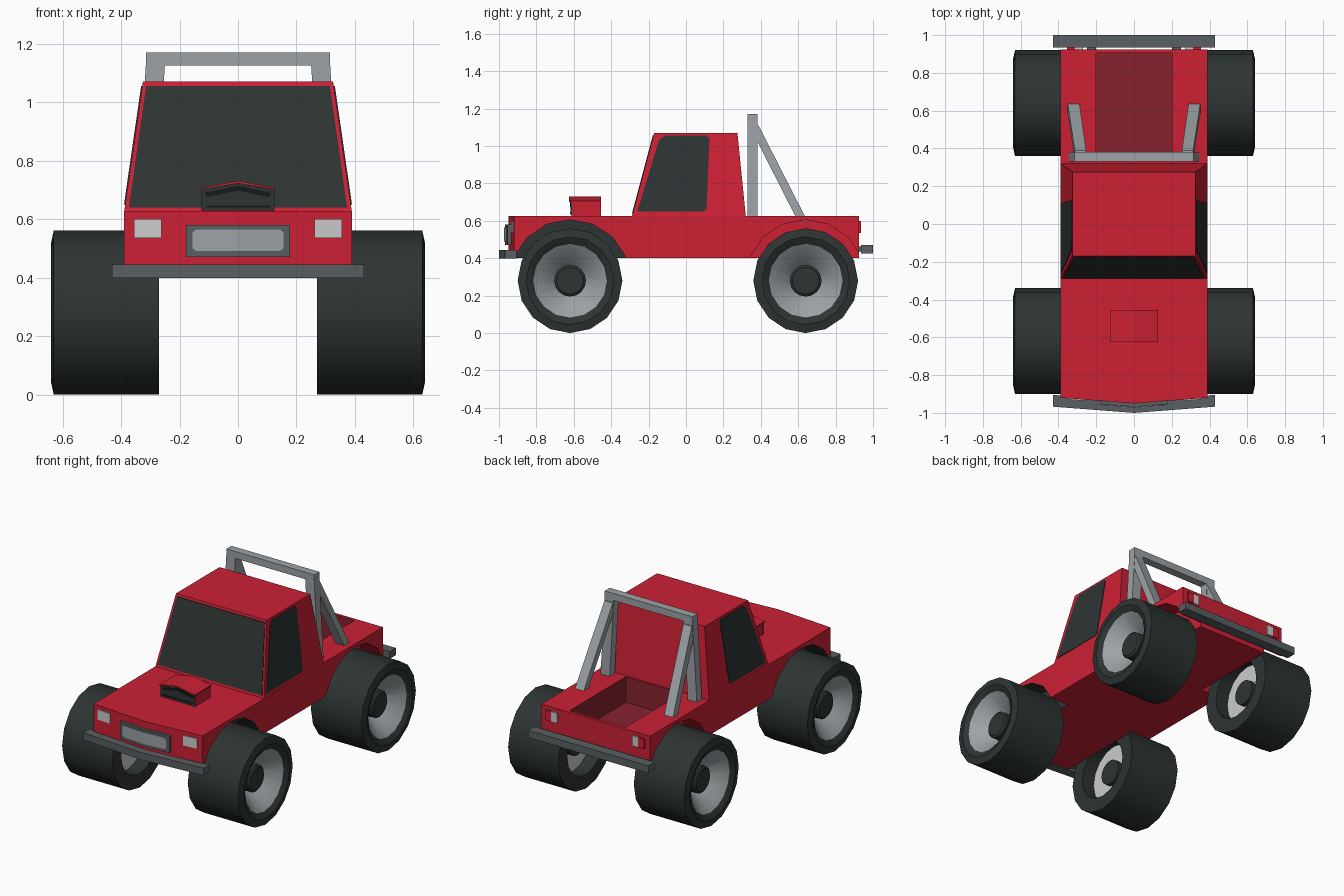
import bpy, bmesh, math

if "Cube" in bpy.data.objects:
    bpy.data.objects.remove(bpy.data.objects["Cube"])


def material(name, rgb):
    m = bpy.data.materials.new(name)
    m.diffuse_color = (*rgb, 1)
    m.use_nodes = True
    m.node_tree.nodes["Principled BSDF"].inputs["Base Color"].default_value = m.diffuse_color
    return m


RED = material("red paint", (0.604, 0.0144, 0.034))
DARK_RED = material("dark red bed", (0.24, 0.016, 0.027))
BLACK = material("rubber and glass", (0.026, 0.035, 0.033))
MOUTH = material("near black", (0.008, 0.010, 0.010))
STEEL = material("bumper grey", (0.10, 0.115, 0.122))
SILVER = material("silver", (0.33, 0.36, 0.38))
LAMP = material("lamp white", (0.60, 0.60, 0.60))


def finish(name, bm, mats):
    bmesh.ops.recalc_face_normals(bm, faces=bm.faces)
    me = bpy.data.meshes.new(name)
    bm.to_mesh(me)
    bm.free()
    for m in mats:
        me.materials.append(m)
    ob = bpy.data.objects.new(name, me)
    bpy.context.collection.objects.link(ob)
    return ob


def solid(name, mat, *pairs):
    """Closed solids, each bridging two loops of 3D points."""
    bm = bmesh.new()
    for la, lb in pairs:
        a = [bm.verts.new(p) for p in la]
        b = [bm.verts.new(p) for p in lb]
        bm.faces.new(a)
        bm.faces.new(b)
        for i in range(len(a)):
            j = (i + 1) % len(a)
            bm.faces.new((a[i], a[j], b[j], b[i]))
    return finish(name, bm, [mat])


def rect(x0, x1, y0, y1, z):
    return [(x0, y0, z), (x1, y0, z), (x1, y1, z), (x0, y1, z)]


def box(name, mat, x0, x1, y0, y1, z0, z1):
    return solid(name, mat, (rect(x0, x1, y0, y1, z0), rect(x0, x1, y0, y1, z1)))


def flip(loop):
    return [(-x, y, z) for x, y, z in loop]


def mirrored(name, mat, la, lb):
    return solid(name, mat, (la, lb), (flip(la), flip(lb)))


def nose_y(x):
    return -0.95 + 0.077 * abs(x)


def nose_panel(name, mat, half, proud):
    """Plate following the slightly pointed front, given its right half in x, z."""
    mirrored(name, mat, [(x, nose_y(x) - proud, z) for x, z in half],
             [(x, nose_y(x) + 0.01, z) for x, z in half])


def lathe(name, side, yc, zc, profile, mats, n=16):
    """Turn (x, radius, material) points around the wheel axis."""
    bm = bmesh.new()
    rings = []
    for x, r, _ in profile:
        if r == 0:
            rings.append([bm.verts.new((side * x, yc, zc))] * n)
        else:
            rings.append([bm.verts.new((side * x, yc + r * math.sin(math.tau * i / n),
                                        zc + r * math.cos(math.tau * i / n))) for i in range(n)])
    for k in range(len(rings) - 1):
        for i in range(n):
            j = (i + 1) % n
            q = [rings[k][i], rings[k][j], rings[k + 1][j], rings[k + 1][i]]
            f = bm.faces.new(list(dict.fromkeys(q)))
            f.material_index = profile[k][2]
    return finish(name, bm, mats)


def cut(ob, cutter):
    mod = ob.modifiers.new("cut", 'BOOLEAN')
    mod.operation = 'DIFFERENCE'
    mod.solver = 'EXACT'
    mod.object = cutter
    bpy.context.view_layer.objects.active = ob
    bpy.ops.object.modifier_apply(modifier=mod.name)
    bpy.data.objects.remove(cutter, do_unlink=True)


WHEEL_Z = 0.283
AXLES = {"front": -0.62, "rear": 0.64}

# Body shell with bed and wheel arches cut out
outline = [(-0.39, -0.92), (0, -0.95), (0.39, -0.92), (0.39, 0.925), (-0.39, 0.925)]
body = solid("body", RED, ([(x, y, 0.40) for x, y in outline], [(x, y, 0.625) for x, y in outline]))
cut(body, box("bed_cutter", RED, -0.2, 0.2, 0.33, 0.905, 0.46, 0.8))
for yc in AXLES.values():
    for s in (-1, 1):
        cut(body, lathe("arch_cutter", s, yc, WHEEL_Z,
                        [(0.25, 0, 0), (0.25, 0.323, 0), (0.5, 0.323, 0), (0.5, 0, 0)], [RED]))
body.data.materials.clear()
for m in (RED, DARK_RED, BLACK):
    body.data.materials.append(m)
for p in body.data.polygons:
    c = p.center
    p.material_index = 0
    if abs(c.x) < 0.205 and 0.32 < c.y < 0.91 and 0.45 < c.z < 0.62:
        p.material_index = 1
    elif 0.24 < abs(c.x) < 0.385 and abs(c.y + 0.62) < 0.33 and 0.405 < c.z < 0.62:
        p.material_index = 2

# Cabin
solid("cabin", RED, (rect(-0.39, 0.39, -0.29, 0.32, 0.62), rect(-0.325, 0.325, -0.17, 0.275, 1.07)))


def cab_t(z):
    return (z - 0.62) / 0.45


# Windscreen and side windows
screen = [(-0.373, 0.64), (0.373, 0.64), (0.314, 1.055), (-0.314, 1.055)]
solid("windscreen", BLACK, tuple([(x, -0.29 + 0.12 * cab_t(z) + d, z) for x, z in screen]
                                 for d in (-0.004, 0.004)))
window = [(-0.26, 0.65), (-0.145, 1.03), (-0.115, 1.055), (0.11, 1.055),
          (0.125, 1.04), (0.11, 0.665), (0.095, 0.65)]
mirrored("side_windows", BLACK, *([(0.39 - 0.065 * cab_t(z) + d, y, z) for y, z in window]
                                  for d in (0.004, -0.004)))

# Bonnet scoop with dark mouth
def scoop_part(name, mat, half, y0, y1):
    mirrored(name, mat, [(x, y0, z) for x, z in half], [(x, y1, z) for x, z in half])


scoop_part("scoop", RED, [(0, 0.62), (0.122, 0.62), (0.122, 0.70), (0, 0.72)], -0.612, -0.455)
scoop_part("scoop_lid", RED, [(0, 0.722), (0.127, 0.70), (0.127, 0.706), (0, 0.731)], -0.625, -0.455)
scoop_part("scoop_front", BLACK, [(0, 0.63), (0.124, 0.63), (0.124, 0.70), (0, 0.722)], -0.618, -0.61)
scoop_part("scoop_mouth", MOUTH, [(0, 0.697), (0.108, 0.675), (0.114, 0.69), (0, 0.714)], -0.621, -0.617)
scoop_part("scoop_slot", MOUTH, [(0, 0.64), (0.108, 0.64), (0.108, 0.646), (0, 0.646)], -0.621, -0.617)

# Grille and headlights
nose_panel("grille_frame", STEEL, [(0, 0.47), (0.177, 0.47), (0.177, 0.58), (0, 0.58)], 0.018)
nose_panel("grille", SILVER, [(0, 0.49), (0.143, 0.49), (0.155, 0.50), (0.155, 0.555),
                              (0.143, 0.565), (0, 0.565)], 0.022)
nose_panel("headlights", LAMP, [(0.262, 0.535), (0.355, 0.535), (0.355, 0.60), (0.262, 0.60)], 0.006)

# Tail lights
for name, mat, x0, x1 in (("reversing_lights", LAMP, 0.27, 0.312), ("tail_lights", RED, 0.312, 0.355)):
    mirrored(name, mat, rect(x0, x1, 0.92, 0.936, 0.535), rect(x0, x1, 0.92, 0.936, 0.60))

# Bumpers
half = [(0, -1.0), (0.43, -0.967), (0.43, -0.905), (0, -0.935)]
mirrored("front_bumper", STEEL, [(x, y, 0.398) for x, y in half], [(x, y, 0.445) for x, y in half])
box("rear_bumper", STEEL, -0.43, 0.43, 0.935, 1.0, 0.425, 0.472)
mirrored("bumper_mounts", STEEL, rect(0.2, 0.25, 0.91, 0.95, 0.435), rect(0.2, 0.25, 0.91, 0.95, 0.462))

# Roll bar
box("roll_bar_top", SILVER, -0.315, 0.315, 0.33, 0.382, 1.125, 1.17)
mirrored("roll_bar_posts", SILVER, rect(0.28, 0.345, 0.33, 0.382, 0.62), rect(0.25, 0.315, 0.33, 0.382, 1.13))
mirrored("roll_bar_braces", SILVER, rect(0.29, 0.353, 0.597, 0.648, 0.60), rect(0.253, 0.313, 0.338, 0.388, 1.11))

# Wheels: hub 2, rim 1, tyre 0, inner disc 3
wheel = [(0.57, 0, 2), (0.57, 0.072, 2), (0.56, 0.085, 2), (0.50, 0.085, 1), (0.622, 0.197, 0),
         (0.64, 0.235, 0), (0.63, 0.28, 0), (0.27, 0.28, 0), (0.27, 0.19, 0), (0.36, 0.19, 3),
         (0.36, 0.08, 2), (0.33, 0.08, 2), (0.33, 0, 2)]
for end, yc in AXLES.items():
    for side, s in (("left", -1), ("right", 1)):
        ob = lathe(f"{end}_{side}_wheel", s, yc, WHEEL_Z - 0.003, wheel, [BLACK, SILVER, BLACK, LAMP])
        bpy.ops.object.select_all(action='DESELECT')
        ob.select_set(True)
        bpy.context.view_layer.objects.active = ob
        bpy.ops.object.shade_smooth_by_angle(angle=math.radians(30))
